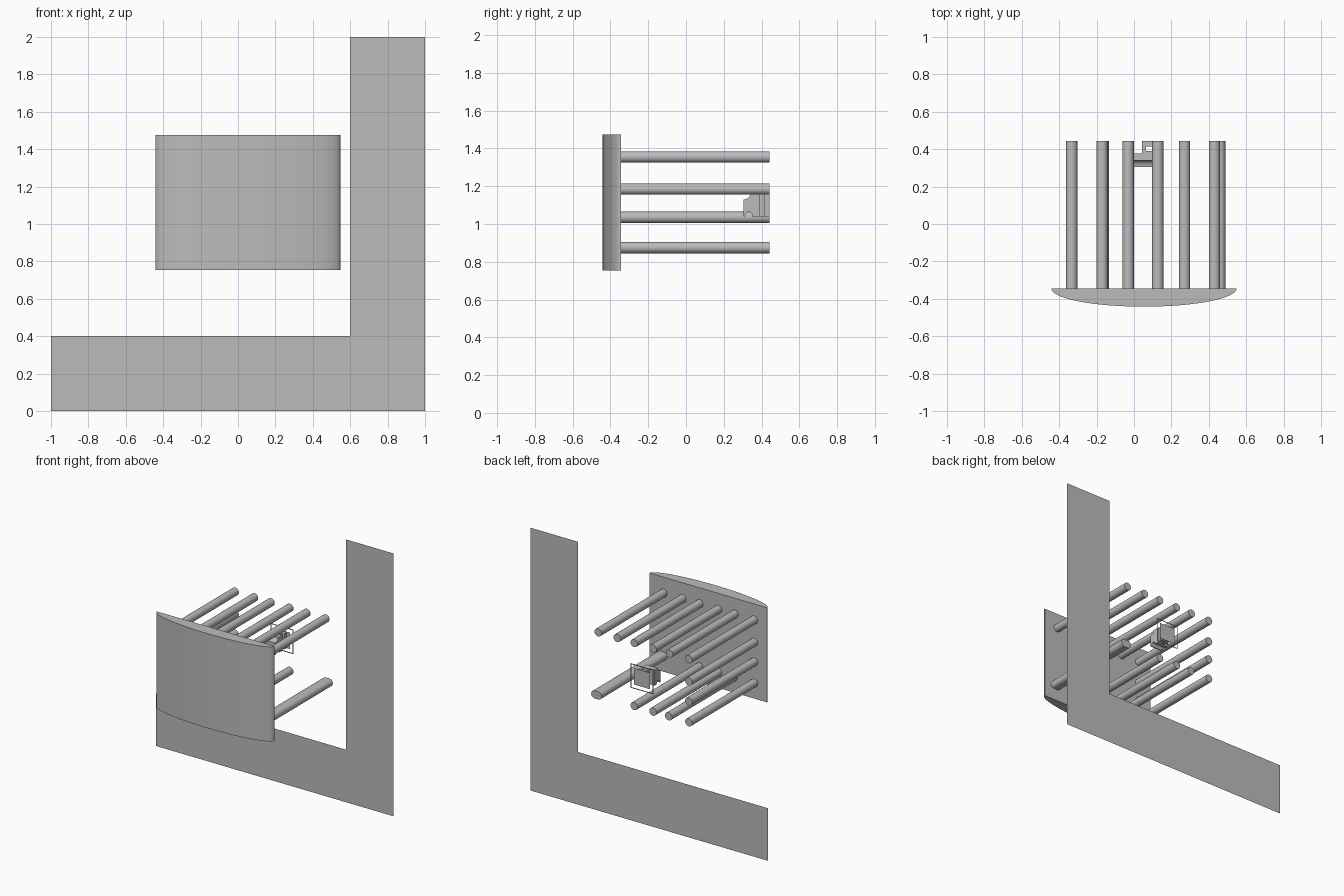
import bpy, bmesh, math
from mathutils import Vector

cube = bpy.data.objects.get("Cube")
if cube:
    bpy.data.objects.remove(cube, do_unlink=True)

grey = bpy.data.materials.new("plain_grey")
grey.use_nodes = True
COLOUR = (0.5, 0.5, 0.5, 1)
grey.diffuse_color = COLOUR
grey.node_tree.nodes["Principled BSDF"].inputs["Base Color"].default_value = COLOUR

BACK, WALL = 0.443, -0.345   # rear plane and flat rear side of the curved panel


def finish(name, bm, smooth=False):
    """Turn a bmesh into a coloured object."""
    mesh = bpy.data.meshes.new(name)
    bm.to_mesh(mesh)
    bm.free()
    mesh.materials.append(grey)
    obj = bpy.data.objects.new(name, mesh)
    bpy.context.collection.objects.link(obj)
    if smooth:
        bpy.ops.object.select_all(action='DESELECT')
        obj.select_set(True)
        bpy.context.view_layer.objects.active = obj
        bpy.ops.object.shade_smooth_by_angle(angle=math.radians(35))
    return obj


def prism(name, points, shift=None, smooth=False):
    """Fill an outline and, if a shift is given, extrude it."""
    bm = bmesh.new()
    face = bm.faces.new([bm.verts.new(p) for p in points])
    if shift:
        ret = bmesh.ops.extrude_face_region(bm, geom=[face], use_keep_orig=True)
        moved = [v for v in ret["geom"] if isinstance(v, bmesh.types.BMVert)]
        bmesh.ops.translate(bm, verts=moved, vec=Vector(shift))
        bmesh.ops.recalc_face_normals(bm, faces=bm.faces)
    return finish(name, bm, smooth)


def box(name, x0, x1, y0, y1, z0, z1):
    return prism(name, [(x0, y0, z0), (x1, y0, z0), (x1, y1, z0), (x0, y1, z0)],
                 (0, 0, z1 - z0))


def arc(cx, cy, rx, ry, start, end, steps):
    angles = [math.radians(start + (end - start) * i / steps) for i in range(steps + 1)]
    return [(cx + rx * math.cos(a), cy + ry * math.sin(a)) for a in angles]


# Flat L-shaped sheet
outline = [(-1, 0), (1, 0), (1, 2), (0.6, 2), (0.6, 0.4), (-1, 0.4)]
prism("corner_sheet", [(x, BACK, z) for x, z in outline])

# Curved front panel with a half-ellipse section
section = arc(0.053, WALL, 0.495, 0.097, 180, 360, 40)
prism("curved_panel", [(x, y, 0.755) for x, y in section], (0, 0, 0.72), True)


# Rods running back from the panel
def rod(name, x, z, stretch=0.0):
    r = 0.03
    ring = arc(x + stretch, z, r, r, -90, 90, 12) + arc(x, z, r, r, 90, 270, 12)
    if not stretch:
        ring = arc(x, z, r, r, 0, 345, 23)
    else:
        ring = ring[:]
    prism(name, [(px, WALL, pz) for px, pz in ring], (0, BACK - WALL, 0), True)


for i, x in enumerate((-0.333, -0.17, -0.031, 0.127, 0.27, 0.43)):
    rod(f"top_rod_{i + 1}", x, 1.355)
for i, x in enumerate((-0.333, -0.163, -0.031, 0.127)):
    rod(f"bottom_rod_{i + 1}", x, 0.875)
for i, z in enumerate((1.185, 1.035)):
    rod(f"side_rod_{i + 1}", -0.333, z)
rod("wide_bottom_rod", 0.43, 0.875, 0.028)

# Thin square frame in the rear plane
fx0, fx1, fz0, fz1, t = -0.037, 0.157, 1.008, 1.195, 0.007
for name, x0, x1, z0, z1 in (("frame_bottom", fx0, fx1, fz0, fz0 + t),
                             ("frame_top", fx0, fx1, fz1 - t, fz1),
                             ("frame_right", fx0, fx0 + t, fz0 + t, fz1 - t),
                             ("frame_left", fx1 - t, fx1, fz0 + t, fz1 - t)):
    prism(name, [(x0, BACK, z0), (x1, BACK, z0), (x1, BACK, z1), (x0, BACK, z1)])

# Square sheet inside the frame
prism("inner_sheet", [(-0.008, BACK, 1.04), (0.128, BACK, 1.04),
                      (0.128, BACK, 1.165), (-0.008, BACK, 1.165)])

# Small block with a scalloped corner and an arched notch
profile = [(0.305, 1.04)] + arc(0.333, 1.04, 0.02, 0.025, 180, 0, 8)
profile += [(0.378, 1.04), (0.378, 1.16), (0.345, 1.16)]
profile += arc(0.305, 1.16, 0.035, 0.03, 0, -90, 6)
prism("scalloped_block", [(0, y, z) for y, z in profile], (0.1, 0, 0))

# Side wall pieces between the block and the rear plane, leaving a slot
box("inner_wall", 0.042, 0.065, 0.378, BACK, 1.04, 1.16)
box("near_wall", 0.065, 0.1, 0.378, 0.39, 1.04, 1.16)
box("far_wall", 0.065, 0.1, 0.415, BACK, 1.04, 1.16)
